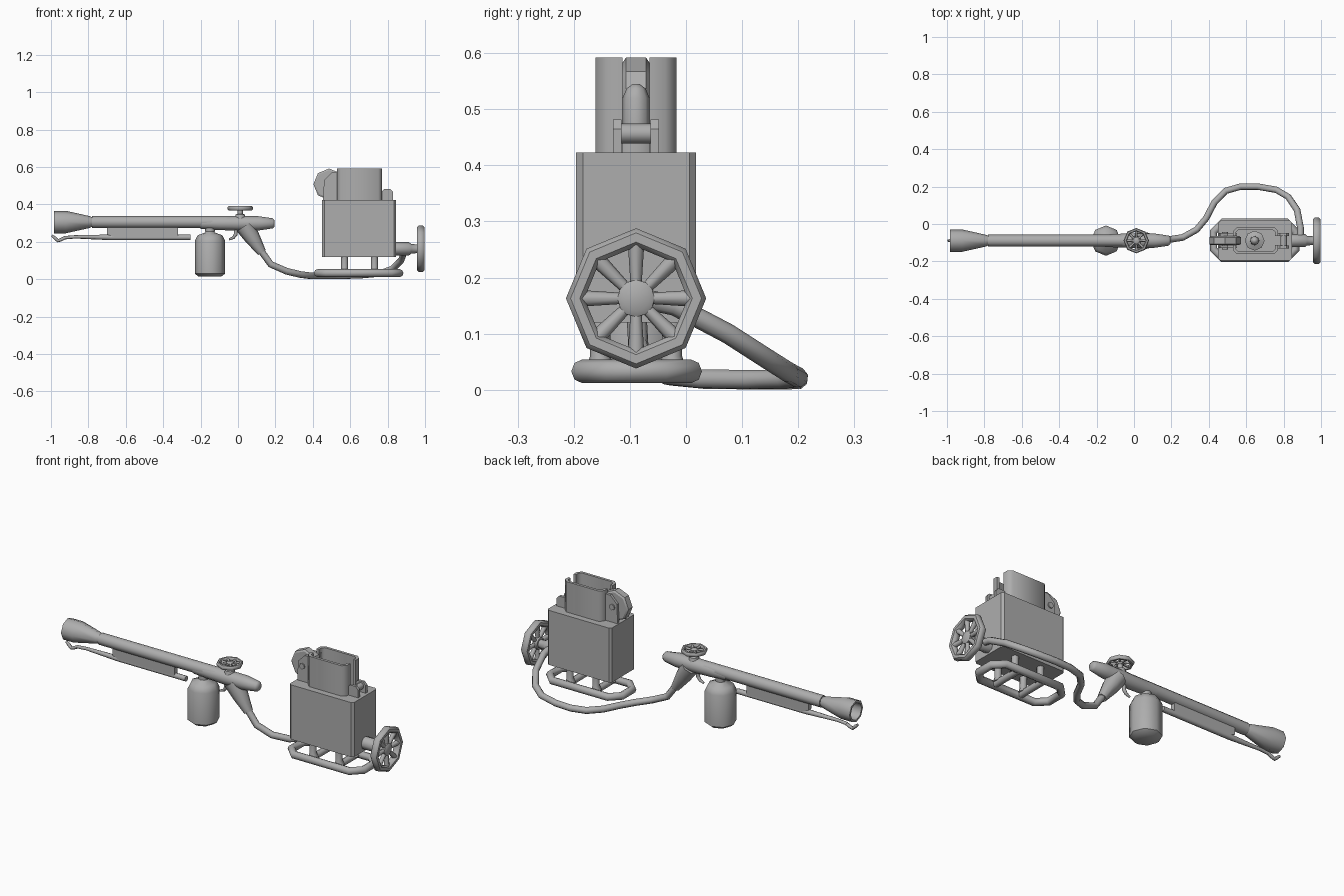
import bpy, bmesh, math
from mathutils import Vector

cube = bpy.data.objects.get("Cube")
if cube:
    bpy.data.objects.remove(cube, do_unlink=True)

grey = bpy.data.materials.new("plain_grey")
grey.use_nodes = True
grey.diffuse_color = (0.42, 0.42, 0.42, 1)
grey.node_tree.nodes["Principled BSDF"].inputs["Base Color"].default_value = (0.42, 0.42, 0.42, 1)

Y = -0.089   # shared centre line of all parts


def finish(ob, angle=50):
    ob.data.materials.clear()
    ob.data.materials.append(grey)
    bpy.ops.object.select_all(action="DESELECT")
    ob.select_set(True)
    bpy.context.view_layer.objects.active = ob
    bpy.ops.object.shade_smooth_by_angle(angle=math.radians(angle))
    return ob


def from_bmesh(name, bm, angle=50):
    bmesh.ops.recalc_face_normals(bm, faces=bm.faces)
    me = bpy.data.meshes.new(name)
    bm.to_mesh(me)
    bm.free()
    ob = bpy.data.objects.new(name, me)
    bpy.context.collection.objects.link(ob)
    return finish(ob, angle)


def revolve(name, profile, axis, centre, sides=8, ring=False, angle=50):
    """Turn (offset, radius) pairs about an axis; ring closes the profile."""
    bm = bmesh.new()
    loops = []
    for t, r in profile:
        loop = []
        for i in range(sides):
            a = math.tau * i / sides
            c, s = r * math.cos(a), r * math.sin(a)
            p = {"X": (t, s, c), "Y": (c, t, s), "Z": (c, s, t)}[axis]
            loop.append(bm.verts.new(Vector(p) + Vector(centre)))
        loops.append(loop)
    pairs = list(zip(loops, loops[1:]))
    if ring:
        pairs.append((loops[-1], loops[0]))
    else:
        bm.faces.new(loops[0])
        bm.faces.new(loops[-1])
    for a, b in pairs:
        for i in range(sides):
            j = (i + 1) % sides
            bm.faces.new((a[i], a[j], b[j], b[i]))
    return from_bmesh(name, bm, angle)


def tube(name, points, radius, cyclic=False, radii=None):
    """Round tube along a path, with optional radius factors."""
    cu = bpy.data.curves.new(name, "CURVE")
    cu.dimensions = "3D"
    cu.bevel_depth = radius
    cu.bevel_resolution = 2
    cu.use_fill_caps = True
    sp = cu.splines.new("POLY")
    sp.points.add(len(points) - 1)
    for i, p in enumerate(points):
        sp.points[i].co = (*p, 1)
        sp.points[i].radius = radii[i] if radii else 1
    sp.use_cyclic_u = cyclic
    ob = bpy.data.objects.new(name, cu)
    bpy.context.collection.objects.link(ob)
    bpy.ops.object.select_all(action="DESELECT")
    ob.select_set(True)
    bpy.context.view_layer.objects.active = ob
    bpy.ops.object.convert(target="MESH")
    return finish(bpy.context.view_layer.objects.active)


def prism(name, outline, axis, low, high, angle=30):
    """Extrude a flat outline along Y (x, z pairs) or Z (x, y pairs)."""
    bm = bmesh.new()
    place = (lambda a, b, t: (a, t, b)) if axis == "Y" else (lambda a, b, t: (a, b, t))
    ends = [[bm.verts.new(place(a, b, t)) for a, b in outline] for t in (low, high)]
    for e in ends:
        bm.faces.new(e)
    for i in range(len(outline)):
        j = (i + 1) % len(outline)
        bm.faces.new((ends[0][i], ends[0][j], ends[1][j], ends[1][i]))
    return from_bmesh(name, bm, angle)


def cut_rect(x0, x1, y0, y1, c):
    """Rectangle outline with chamfered corners."""
    return [(x0 + c, y0), (x1 - c, y0), (x1, y0 + c), (x1, y1 - c),
            (x1 - c, y1), (x0 + c, y1), (x0, y1 - c), (x0, y0 + c)]


def handwheel(name, axis, centre, outer, inner, half, hub, spoke):
    """Eight-sided rim with hub and tapered spokes."""
    mid, q = (outer + inner) / 2, (outer - inner) / 4
    rim = [(-half, mid - q), (-half, mid + q), (-half / 2, outer), (half / 2, outer),
           (half, mid + q), (half, mid - q), (half / 2, inner), (-half / 2, inner)]
    revolve(name + "_rim", rim, axis, centre, ring=True, angle=40)
    revolve(name + "_hub", [(-half, hub), (half * 0.5, hub), (half * 0.8, hub * 0.7)],
            axis, centre, sides=12)
    for i in range(8):
        a = math.tau * i / 8
        d = Vector((0, math.sin(a), math.cos(a)) if axis == "X" else (math.cos(a), math.sin(a), 0))
        c = Vector(centre)
        tube(f"{name}_spoke_{i + 1}", [c + d * hub * 0.7, c + d * mid], spoke, radii=[0.7, 1.1])


# Fuel tank
prism("tank", cut_rect(0.45, 0.845, -0.196, 0.018, 0.012), "Z", 0.12, 0.423)

# Ground frame: loop, rungs and legs
tube("frame_loop", [(x, y, 0.033) for x, y in cut_rect(0.425, 0.865, -0.185, 0.009, 0.05)],
     0.021, cyclic=True)
for n, x in enumerate((0.57, 0.73)):
    tube(f"frame_rung_{n + 1}", [(x, -0.185, 0.033), (x, 0.009, 0.033)], 0.018)
    for side, y in (("front", Y - 0.064), ("back", Y + 0.064)):
        tube(f"frame_leg_{side}_{n + 1}", [(x, y, 0.035), (x, y, 0.06), (x, y, 0.125)],
             0.018, radii=[1.5, 1.0, 1.0])

# Chimney: two curled walls facing each other
wall = [(0.53, 0.024), (0.53, 0.052), (0.55, 0.072), (0.75, 0.072), (0.77, 0.052), (0.77, 0.024),
        (0.755, 0.024), (0.755, 0.046), (0.742, 0.057), (0.558, 0.057), (0.545, 0.046), (0.545, 0.024)]
for side, s in (("front", -1), ("back", 1)):
    prism(f"chimney_{side}", [(x, Y + s * y) for x, y in wall], "Z", 0.42, 0.592, 50)
    # Brackets for the spark wheel and the hinge
    prism(f"spark_bracket_{side}", [(0.455, 0.42), (0.55, 0.42), (0.55, 0.57), (0.5, 0.57), (0.46, 0.53)],
          "Y", *sorted((Y + s * 0.026, Y + s * 0.04)))
    prism(f"hinge_lug_{side}", [(0.765, 0.42), (0.83, 0.42), (0.83, 0.465), (0.815, 0.482), (0.78, 0.482),
                                (0.765, 0.465)], "Y", *sorted((Y + s * 0.026, Y + s * 0.041)))

revolve("hinge_pin", [(-0.03, 0.018), (0.03, 0.018)], "Y", (0.8, Y, 0.457))
revolve("spark_wheel", [(-0.024, 0.075), (-0.018, 0.084), (0.018, 0.084), (0.024, 0.075)],
        "Y", (0.487, Y, 0.508), angle=30)
revolve("spark_axle", [(-0.046, 0.016), (0.046, 0.016)], "Y", (0.487, Y, 0.508))
revolve("wick", [(0.42, 0.053), (0.45, 0.053), (0.462, 0.025), (0.52, 0.024), (0.537, 0.017), (0.545, 0.006)],
        "Z", (0.645, Y, 0), angle=60)

# Side valve
handwheel("side_valve", "X", (0.977, Y, 0.163), 0.125, 0.092, 0.019, 0.033, 0.014)
revolve("side_valve_stem", [(0.84, 0.035), (0.915, 0.035), (0.925, 0.026), (0.97, 0.022)],
        "X", (0, Y, 0.163))

# Hose from side valve around the back to the gun
hose = [(0.89, Y, 0.165), (0.89, -0.02, 0.15), (0.872, 0.075, 0.1), (0.825, 0.145, 0.055),
        (0.76, 0.183, 0.031), (0.66, 0.2, 0.022), (0.57, 0.2, 0.019), (0.49, 0.177, 0.018),
        (0.43, 0.115, 0.018), (0.385, 0.03, 0.019), (0.335, -0.03, 0.025), (0.26, -0.072, 0.043),
        (0.175, -0.085, 0.08), (0.125, Y, 0.15)]
tube("hose", hose, 0.018)
tube("hose_coupling", [(0.035, Y, 0.285), (0.075, Y, 0.225), (0.128, Y, 0.142)], 0.025,
     radii=[2.0, 1.7, 0.95])

# Gun barrel, receiver and flared hollow nozzle
revolve("barrel", [(-0.78, 0.032), (0.0, 0.032)], "X", (0, Y, 0.306), sides=12)
revolve("receiver", [(-0.2, 0.03), (-0.1, 0.036), (0.0, 0.039), (0.11, 0.038), (0.185, 0.027), (0.195, 0.018)],
        "X", (0, Y, 0.299), sides=12)
revolve("nozzle", [(-0.775, 0.024), (-0.795, 0.032), (-0.92, 0.06), (-0.985, 0.06), (-0.985, 0.048),
                   (-0.92, 0.046), (-0.83, 0.02)], "X", (0, Y, 0.306))

# Igniter rod with hooked tip, and its mount
tube("igniter_rod", [(-0.255, Y, 0.224), (-0.68, Y, 0.224), (-0.87, Y, 0.227), (-0.93, Y, 0.222)],
     0.015, radii=[1, 1, 0.6, 0.6])
tube("igniter_hook", [(-0.925, Y, 0.222), (-0.945, Y, 0.212), (-0.963, Y, 0.206), (-0.978, Y, 0.22),
                      (-0.995, Y, 0.234)], 0.009, radii=[1, 1, 1, 1, 0.7])
prism("igniter_mount", [(-0.7, 0.24), (-0.66, 0.225), (-0.32, 0.225), (-0.32, 0.28), (-0.7, 0.28)],
      "Y", Y - 0.014, Y + 0.014)

# Hanging canister
revolve("canister", [(0.014, 0.06), (0.03, 0.081), (0.205, 0.081), (0.235, 0.066), (0.25, 0.026),
                     (0.262, 0.018), (0.295, 0.018)], "Z", (-0.15, Y, 0))
revolve("canister_collar", [(0.255, 0.026), (0.275, 0.026)], "Z", (-0.15, Y, 0))

# Top valve
handwheel("top_valve", "Z", (0.012, Y, 0.38), 0.068, 0.05, 0.011, 0.018, 0.007)
revolve("top_valve_stem", [(0.32, 0.03), (0.345, 0.025), (0.35, 0.014), (0.38, 0.014)],
        "Z", (0.012, Y, 0))

# Trigger
tube("trigger", [(-0.01, Y, 0.27), (-0.012, Y, 0.24), (-0.025, Y, 0.222), (-0.048, Y, 0.213)],
     0.009, radii=[1.2, 1.1, 0.9, 0.6])
